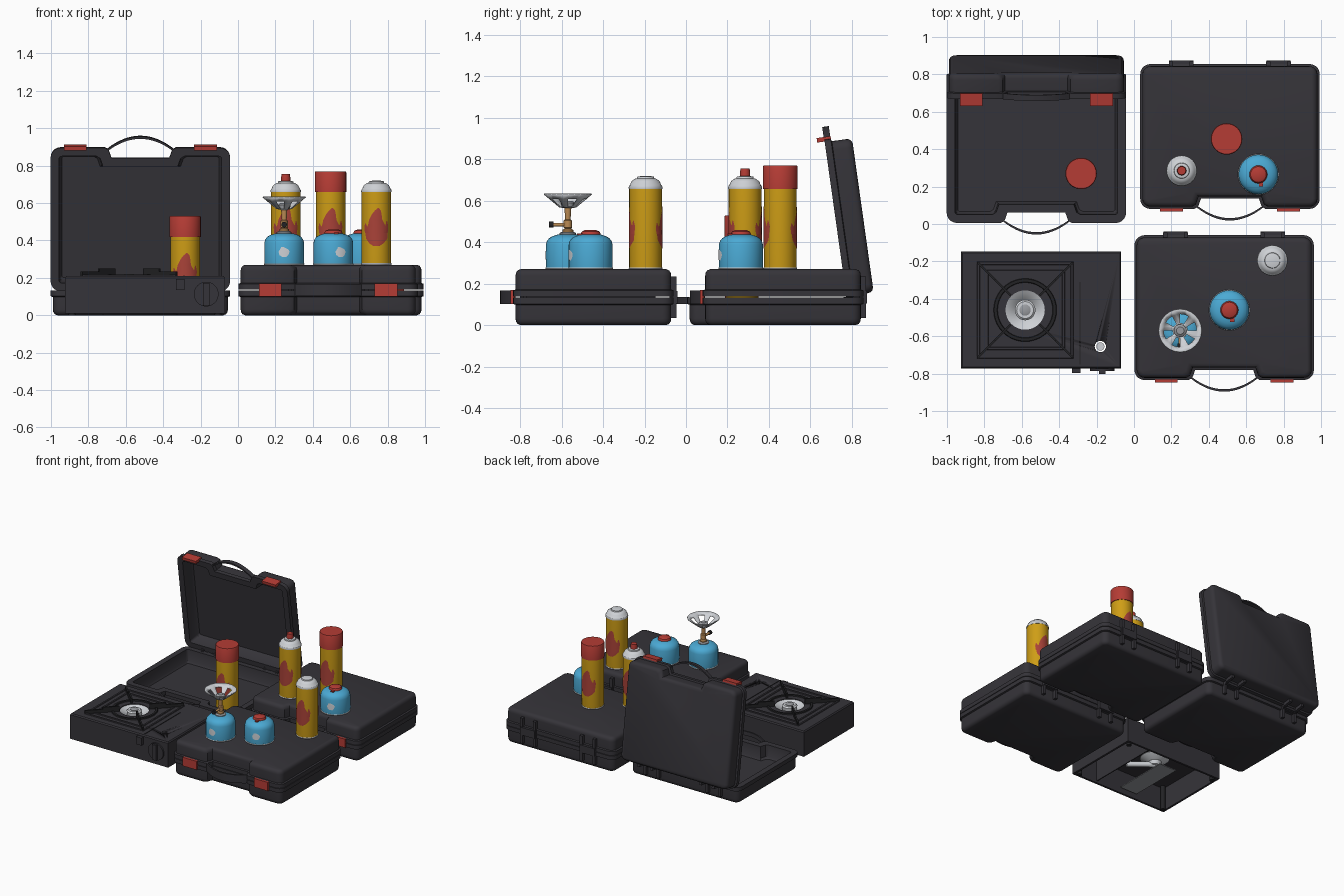
import bpy, bmesh, math
from mathutils import Matrix, Vector

if "Cube" in bpy.data.objects:
    bpy.data.objects.remove(bpy.data.objects["Cube"])

def material(name, rgb):
    m = bpy.data.materials.new(name)
    m.diffuse_color = (*rgb, 1)
    m.use_nodes = True
    m.node_tree.nodes["Principled BSDF"].inputs["Base Color"].default_value = m.diffuse_color
    return m

CHARCOAL = material("charcoal plastic", (0.036, 0.034, 0.041))
BLACK = material("black iron", (0.016, 0.016, 0.018))
RED = material("red plastic", (0.46, 0.045, 0.035))
FLAME = material("flame red", (0.40, 0.055, 0.04))
YELLOW = material("yellow paint", (0.62, 0.34, 0.008))
BLUE = material("blue paint", (0.07, 0.40, 0.66))
WHITE = material("pale metal", (0.62, 0.64, 0.67))
STEEL = material("grey steel", (0.32, 0.33, 0.35))
BRASS = material("brass", (0.50, 0.26, 0.09))

def finish(name, bm, mat, M=Matrix(), angle=35):
    bm.transform(M)
    bmesh.ops.recalc_face_normals(bm, faces=bm.faces)
    me = bpy.data.meshes.new(name)
    bm.to_mesh(me)
    bm.free()
    me.materials.append(mat)
    me.shade_smooth()
    me.set_sharp_from_angle(angle=math.radians(angle))
    ob = bpy.data.objects.new(name, me)
    bpy.context.collection.objects.link(ob)
    return ob

def loft(name, loops, mat, M=Matrix(), closed=False):
    """Skin a stack of (outline, z) loops; cap the ends or close into a ring."""
    bm = bmesh.new()
    rings = [[bm.verts.new((x, y, z)) for x, y in pts] for pts, z in loops]
    n = len(rings[0])
    for a, b in zip(rings, rings[1:] + ([rings[0]] if closed else [])):
        for i in range(n):
            bm.faces.new((a[i], a[(i + 1) % n], b[(i + 1) % n], b[i]))
    if not closed:
        bm.faces.new(rings[0])
        bm.faces.new(rings[-1])
    return finish(name, bm, mat, M)

def rect(cx, cy, hx, hy):
    return [(cx - hx, cy - hy), (cx + hx, cy - hy), (cx + hx, cy + hy), (cx - hx, cy + hy)]

def box(name, c, s, mat, M=Matrix()):
    r = rect(c[0], c[1], s[0] / 2, s[1] / 2)
    return loft(name, [(r, c[2] - s[2] / 2), (r, c[2] + s[2] / 2)], mat, M)

def lathe(name, profile, mat, loc=(0, 0, 0), seg=32, M=Matrix(), closed=False):
    circ = lambda r: [(r * math.cos(2 * math.pi * i / seg), r * math.sin(2 * math.pi * i / seg)) for i in range(seg)]
    return loft(name, [(circ(r), z) for r, z in profile], mat, Matrix.Translation(loc) @ M, closed)

def rod(name, p, q, r, mat, seg=16):
    d = Vector(q) - Vector(p)
    R = d.to_track_quat('Z', 'Y').to_matrix().to_4x4()
    return lathe(name, [(r, 0), (r, d.length)], mat, p, seg, R)

def decal(name, rows, r, loc, turn, mat):
    """Curved plate on a cylinder; rows are (height, left angle, right angle)."""
    bm = bmesh.new()
    n = 8
    grid = []
    for h, a, b in rows:
        angs = [turn - math.pi / 2 + a + (b - a) * i / n for i in range(n + 1)]
        grid.append([bm.verts.new((r * math.cos(t), r * math.sin(t), h)) for t in angs])
    for u, v in zip(grid, grid[1:]):
        for i in range(n):
            bm.faces.new((u[i], u[i + 1], v[i + 1], v[i]))
    return finish(name, bm, mat, Matrix.Translation(loc))

# ---- carrying cases
W, D, SEAM = 0.96, 0.775, 0.135

def case_outline(inset):
    hx, hy, r = W / 2 - inset, D / 2 - inset, max(0.055 - inset, 0.015)
    notch = [(-0.19 - inset, -hy), (-0.17 - inset, -hy + 0.012), (-0.155 - inset, -hy + 0.055)]
    pts = notch + [(-x, y) for x, y in reversed(notch)]
    for sx, sy, a0 in ((1, -1, -90), (1, 1, 0), (-1, 1, 90), (-1, -1, 180)):
        for k in range(6):
            t = math.radians(a0 + k * 18)
            pts.append((sx * (hx - r) + r * math.cos(t), sy * (hy - r) + r * math.sin(t)))
    return pts

def case_half(name, M, hinge):
    # shell: outer face, rounded edge, flange, rim, hollow inside
    prof = [(.036, 0), (.022, .006), (.014, .018), (.012, .032), (.012, .098), (0, .102), (0, SEAM - .002),
            (.045, SEAM - .002), (.05, .045), (.06, .03)]
    loft(name + "_shell", [(case_outline(i), z) for i, z in prof], CHARCOAL, M)
    # bowed half of the handle
    us = [-1 + k / 8 for k in range(17)]
    outer = [(0.178 * u, -D / 2 + 0.008 - 0.07 * (1 - u * u)) for u in us]
    inner = [(0.168 * u, -D / 2 + 0.012 - 0.061 * (1 - u * u)) for u in us]
    pts = outer + inner[::-1]
    loft(name + "_handle", [(pts, .103), (pts, SEAM)], CHARCOAL, M)
    # hinges: barrel block with two ribs
    for s in (-1, 1):
        box(name + "_hinge", (s * hinge, D / 2 + .006, .12), (.13, .026, .03), CHARCOAL, M)
        for k in (-1, 1):
            box(name + "_hinge_rib", (s * hinge + k * .055, D / 2 - .004, .085), (.022, .034, .1), CHARCOAL, M)

def case(name, cx, cy, latch, hinge, opened=0):
    base = Matrix.Translation((cx, cy, 0))
    case_half(name + "_base", base, hinge)
    piv = Matrix.Translation((0, D / 2 - .008, SEAM))
    turn = base @ piv @ Matrix.Rotation(-math.radians(opened), 4, 'X') @ piv.inverted()
    lid = turn @ Matrix.Translation((0, 0, 2 * SEAM)) @ Matrix.Scale(-1, 4, (0, 0, 1))
    case_half(name + "_lid", lid, hinge)
    for s in (-1, 1):
        box(name + "_latch", (s * latch, -D / 2 - .002, SEAM), (.122, .022, .068), RED, turn)

case("back_case", .513, .468, .313, .26)
case("front_case", .482, -.447, .31, .26)
case("open_case", -.522, .393, .348, .27, 82)

# ---- gas cans
TOP = 2 * SEAM

def flames(loc, r, turn):
    main = [(.10, -.2, .2), (.115, -.5, .5), (.14, -.75, .8), (.18, -.85, .85), (.21, -.6, .62),
            (.24, -.5, .4), (.27, -.3, .35), (.29, -.1, .3), (.303, .08, .16)]
    side = [(.17, -.86, -.5), (.20, -.92, -.62), (.222, -.85, -.8)]
    tip = [(.17, .5, .84), (.205, .62, .9), (.235, .72, .78)]
    for k in (0, math.pi):
        for rows in (main, side, tip):
            decal("flame", rows, r + .002, loc, turn + k, FLAME)

def tall_can(x, y, z, turn, top):
    loc = (x, y, z)
    lathe("can_body", [(.078, .004), (.079, .01), (.079, .392)], YELLOW, loc)
    lathe("can_base_rim", [(.080, 0), (.082, .004), (.080, .009)], WHITE, loc)
    flames(loc, .079, turn)
    if top == "cap":
        lathe("can_cap", [(.084, .388), (.084, .494), (.081, .5)], RED, loc)
        return
    lathe("can_dome", [(.081, .388), (.082, .395), (.079, .403), (.076, .405), (.068, .424), (.052, .436),
                       (.042, .438), (.04, .446), (.02, .45)], WHITE, loc)
    if top == "nozzle":
        lathe("can_nozzle", [(.025, .435), (.025, .465), (.022, .485)], RED, loc, 20)

tall_can(.495, .455, TOP, 0, "cap")
tall_can(-.283, .27, .03, 0, "cap")
tall_can(.255, .285, TOP, 0, "nozzle")
tall_can(.74, -.195, TOP, 0, "dome")

# ---- squat cartridges
def cartridge(x, y, turn, cap=True):
    loc = (x, y, TOP)
    lathe("cartridge_body", [(.105, .003), (.106, .01), (.106, .118), (.101, .136), (.09, .15), (.072, .16),
                             (.045, .168)], BLUE, loc, 40)
    lathe("cartridge_rim", [(.107, 0), (.109, .004), (.107, .008)], WHITE, loc, 40)
    decal("cartridge_mark", [(.042, -.1, .1), (.052, -.24, .2), (.07, -.28, .27), (.083, -.2, .2), (.094, -.15, -.02)],
          .1085, loc, turn, WHITE)
    if cap:
        lathe("cartridge_cap", [(.048, .16), (.048, .172), (.042, .182), (.026, .189)], RED, loc, 24)
        box("cartridge_cap_tab", (.015, -.05, .168), (.022, .03, .008), RED, Matrix.Translation(loc))
    else:
        lathe("cartridge_collar", [(.04, .16), (.04, .174), (.03, .18)], STEEL, loc, 24)

cartridge(.51, -.46, .38)
cartridge(.665, .265, .3)
cartridge(.247, -.57, 0, False)

# ---- small burner on the open cartridge
BX, BY = .247, -.57
lathe("burner_stem", [(.026, .17), (.026, .19), (.015, .196), (.02, .2), (.02, .235), (.013, .24), (.017, .3)],
      BRASS, (BX, BY, TOP), 16)
rod("burner_valve", (BX, BY, .485), (BX, BY - .075, .485), .009, BRASS)
rod("burner_valve_knob", (BX, BY - .07, .485), (BX, BY - .09, .485), .015, BLACK)
# slotted flared dish: remove every other pair of segments in the middle band
bm = bmesh.new()
prof = [(.018, .568), (.04, .572), (.088, .612), (.114, .634)]
rings = [[bm.verts.new((r * math.cos(i * math.pi / 12), r * math.sin(i * math.pi / 12), z)) for i in range(24)] for r, z in prof]
for k, (a, b) in enumerate(zip(rings, rings[1:])):
    for i in range(24):
        j = (i + 1) % 24
        if not (k == 1 and i % 4 < 2):
            bm.faces.new((a[i], a[j], b[j], b[i]))
dish = finish("burner_dish", bm, WHITE, Matrix.Translation((BX, BY, 0)))
dish.modifiers.new("thickness", 'SOLIDIFY').thickness = .004
lathe("burner_head", [(.03, .565), (.034, .59), (.02, .6)], STEEL, (BX, BY, 0), 20)

# ---- flat table stove
SX, SY, HX, HY = -.497, -.46, .428, .312
body = loft("stove_body", [(rect(SX, SY, HX - i, HY - i), z) for i, z in
            ((.016, .192), (.016, .01), (0, .01), (0, .2), (.007, .209))], CHARCOAL)
CX, CY = -.582, -.46
for nm, x, y, r in (("burner_hole_cutter", CX, CY, .105), ("gas_hole_cutter", -.18, -.655, .03)):
    cutter = lathe(nm, [(r, .15), (r, .25)], CHARCOAL, (x, y, 0))
    cutter.hide_render = True
    cutter.hide_viewport = True
    mod = body.modifiers.new(nm, 'BOOLEAN')
    mod.operation, mod.object, mod.solver = 'DIFFERENCE', cutter, 'EXACT'
# raised square frames, drip ring and panel seam
for h in (.26, .215):
    loft("stove_frame", [(rect(CX, CY, a, a), z) for a, z in
         ((h, .205), (h - .004, .214), (h - .016, .214), (h - .02, .205))], CHARCOAL, closed=True)
lathe("drip_ring", [(.17, .206), (.166, .217), (.15, .217), (.146, .206)], BLACK, (CX, CY, 0), 40, closed=True)
box("panel_seam", (-.288, -.53, .209), (.006, .44, .006), BLACK)
# burner bowl and head
lathe("stove_bowl", [(.107, .205), (.09, .195), (.06, .172), (.05, .16), (.045, .155), (.055, .158), (.104, .19)],
      WHITE, (CX, CY, 0), 32, closed=True)
lathe("stove_burner", [(.035, .13), (.052, .165), (.055, .205), (.045, .214)], WHITE, (CX, CY, 0))
lathe("stove_burner_cap", [(.03, .21), (.03, .218), (.02, .222)], STEEL, (CX, CY, 0), 24)
rod("gas_socket", (-.18, -.655, .13), (-.18, -.655, .185), .022, WHITE)
# pot supports on the diagonals
for k in range(4):
    M = Matrix.Translation((CX, CY, 0)) @ Matrix.Rotation(math.pi / 4 + k * math.pi / 2, 4, 'Z')
    box("pot_support", (.235, 0, .222), (.25, .012, .026), BLACK, M)
    box("pot_support_tip", (.17, 0, .24), (.12, .012, .02), BLACK, M)
# control knob and lever on the front
rod("knob", (-.17, -.765, .113), (-.17, -.785, .113), .066, CHARCOAL, 32)
box("knob_grip", (-.17, -.789, .113), (.034, .026, .12), CHARCOAL)
box("lever", (-.308, -.782, .165), (.045, .03, .06), CHARCOAL)
# underside: heat plate, feed tube, partition, feet
box("heat_plate", (-.57, -.52, .045), (.15, .44, .006), STEEL)
rod("feed_tube", (CX, CY, .14), (-.4, -.56, .12), .02, WHITE)
box("partition", (-.288, SY, .11), (.008, .6, .17), CHARCOAL)
for sx in (-1, 1):
    for sy in (-1, 1):
        rod("foot", (SX + sx * .39, SY + sy * .275, 0), (SX + sx * .39, SY + sy * .275, .195), .018, BLACK)
